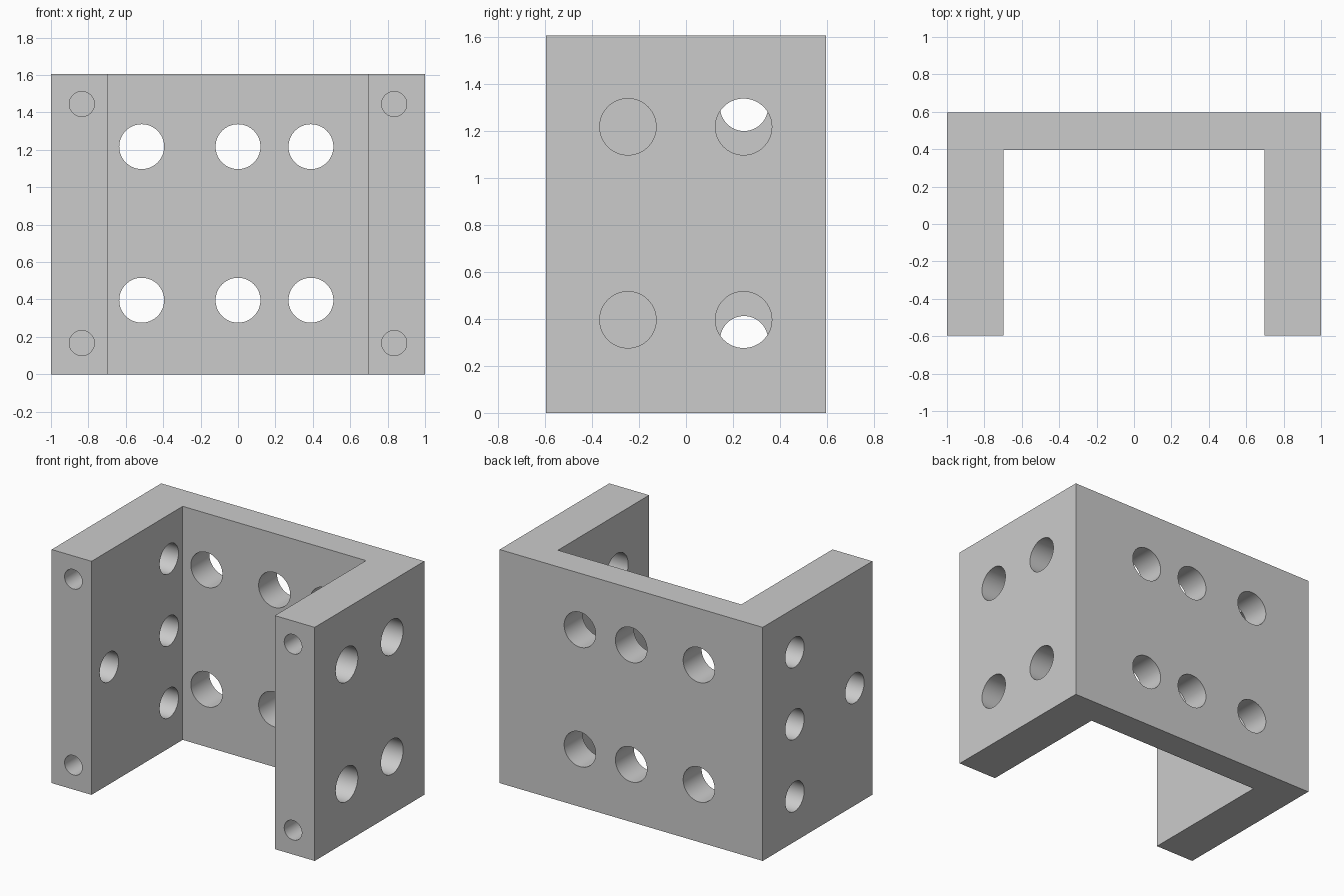
import bpy, bmesh, math
from mathutils import Matrix, Vector

if "Cube" in bpy.data.objects:
    bpy.data.objects.remove(bpy.data.objects["Cube"])

H = 1.605           # height
D = 0.595           # half depth
BACK_IN = 0.395     # inner face of back wall
SIDE_IN = 0.697     # inner face of side walls
M = 0.02            # cutter overshoot

grey = bpy.data.materials.new("plain_grey")
grey.diffuse_color = (0.6, 0.6, 0.6, 1)
grey.use_nodes = True
grey.node_tree.nodes["Principled BSDF"].inputs["Base Color"].default_value = grey.diffuse_color


def make_object(name, bm):
    bmesh.ops.recalc_face_normals(bm, faces=bm.faces)
    mesh = bpy.data.meshes.new(name)
    bm.to_mesh(mesh)
    bm.free()
    mesh.materials.append(grey)
    obj = bpy.data.objects.new(name, mesh)
    bpy.context.collection.objects.link(obj)
    return obj


def add_drill(bm, start, end, r):
    """Cylinder between two points."""
    a, b = Vector(start), Vector(end)
    rot = (b - a).to_track_quat('Z', 'Y').to_matrix().to_4x4()
    bmesh.ops.create_cone(bm, cap_ends=True, segments=64, radius1=r, radius2=r,
                          depth=(b - a).length,
                          matrix=Matrix.Translation((a + b) / 2) @ rot)


# U-shaped bracket extruded from its plan profile
profile = [(-1, -D), (-SIDE_IN, -D), (-SIDE_IN, BACK_IN), (SIDE_IN, BACK_IN),
           (SIDE_IN, -D), (1, -D), (1, D), (-1, D)]
bm = bmesh.new()
base = bm.faces.new([bm.verts.new((x, y, 0)) for x, y in profile])
ext = bmesh.ops.extrude_face_region(bm, geom=[base])
bmesh.ops.translate(bm, vec=(0, 0, H),
                    verts=[v for v in ext["geom"] if isinstance(v, bmesh.types.BMVert)])
bracket = make_object("channel_bracket", bm)

# Drilled holes
bm = bmesh.new()
for z in (0.396, 1.217):
    for x in (-0.515, 0, 0.39):                       # back wall
        add_drill(bm, (x, BACK_IN - M, z), (x, D + M, z), 0.12)
    for y in (-0.247, 0.245):                         # right wall
        add_drill(bm, (SIDE_IN - M, y, z), (1 + M, y, z), 0.12)
for y, z in ((0.247, 0.31), (0.247, 0.806), (0.247, 1.301), (-0.404, 0.806)):
    add_drill(bm, (-1 - M, y, z), (-SIDE_IN + M, y, z), 0.102)   # left wall
for x in (-0.835, 0.835):                             # blind holes in front ends
    for z in (0.167, 1.445):
        add_drill(bm, (x, -D - M, z), (x, -D + 0.4, z), 0.067)
drills = make_object("hole_cutters", bm)
drills.hide_render = True

# Cut, bake the result and remove the cutters
mod = bracket.modifiers.new("holes", 'BOOLEAN')
mod.operation = 'DIFFERENCE'
mod.solver = 'EXACT'
mod.object = drills
bpy.context.view_layer.objects.active = bracket
bracket.select_set(True)
bpy.ops.object.modifier_apply(modifier=mod.name)
bpy.data.objects.remove(drills)

bpy.ops.object.shade_smooth_by_angle(angle=math.radians(30))
